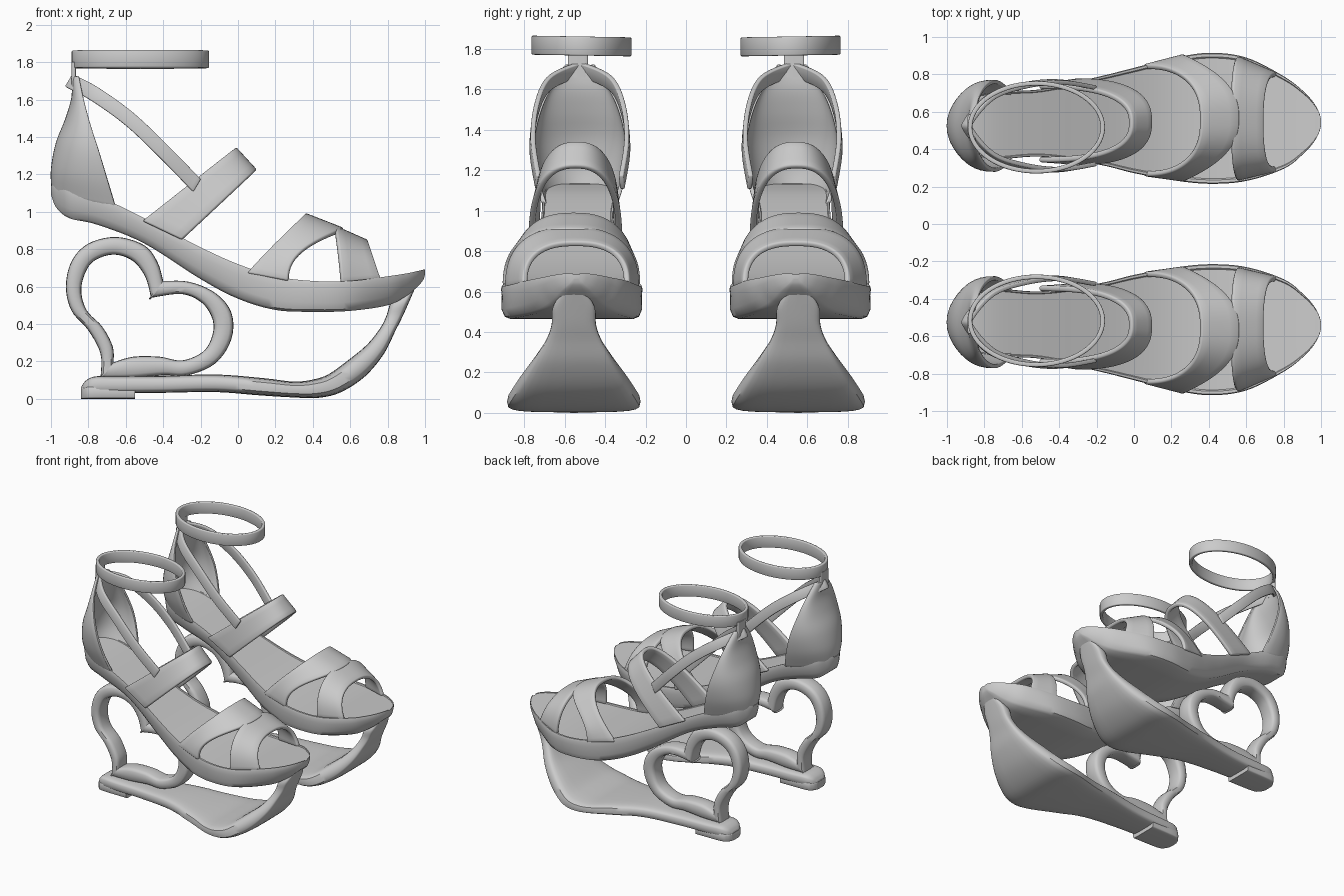
import bpy, bmesh, math
from mathutils import Vector

if "Cube" in bpy.data.objects:
    bpy.data.objects.remove(bpy.data.objects["Cube"])

YC = 0.525  # heel centre line of one shoe; the other is mirrored


def spline(pts, n, closed=False):
    """Catmull-Rom through tuples of any length."""
    m, out = len(pts), []
    for i in range(m if closed else m - 1):
        if closed:
            q = [pts[(i + k) % m] for k in (-1, 0, 1, 2)]
        else:
            q = [pts[min(max(i + k, 0), m - 1)] for k in (-1, 0, 1, 2)]
        for j in range(n):
            t = j / n
            out.append(tuple(
                0.5 * (2 * b + (c - a) * t + (2 * a - 5 * b + 4 * c - d) * t * t
                       + (3 * b - a - 3 * c + d) * t ** 3)
                for a, b, c, d in zip(*q)))
    if not closed:
        out.append(tuple(pts[-1]))
    return out


def spow(v, p):
    return math.copysign(abs(v) ** p, v)


def loft(name, rings, ring_closed=True, path_closed=False, thick=0, bevel=0):
    """Skin a row of point rings, then mirror to make the other shoe."""
    bm = bmesh.new()
    vs = [[bm.verts.new(p) for p in r] for r in rings]
    n, m = len(rings), len(rings[0])
    for i in range(n if path_closed else n - 1):
        for j in range(m if ring_closed else m - 1):
            a, b = vs[i], vs[(i + 1) % n]
            bm.faces.new((a[j], a[(j + 1) % m], b[(j + 1) % m], b[j]))
    if ring_closed and not path_closed:
        bm.faces.new(vs[0])
        bm.faces.new(vs[-1])
    bmesh.ops.remove_doubles(bm, verts=bm.verts, dist=1e-4)
    bmesh.ops.recalc_face_normals(bm, faces=bm.faces)
    me = bpy.data.meshes.new(name)
    bm.to_mesh(me)
    bm.free()
    ob = bpy.data.objects.new(name, me)
    bpy.context.collection.objects.link(ob)
    bpy.ops.object.select_all(action='DESELECT')
    bpy.context.view_layer.objects.active = ob
    ob.select_set(True)
    bpy.ops.object.shade_smooth_by_angle(angle=math.radians(40))
    if thick:
        s = ob.modifiers.new("thickness", 'SOLIDIFY')
        s.thickness, s.offset = thick, 0
    if bevel:
        b = ob.modifiers.new("soft_edges", 'BEVEL')
        b.width, b.segments, b.limit_method = bevel, 2, 'ANGLE'
        b.angle_limit = math.radians(50)
    mir = ob.modifiers.new("other_shoe", 'MIRROR')
    mir.use_axis = (False, True, False)
    mir.use_mirror_merge = False
    return ob


def bar_ring(ox, oz, ix, iz, w, yc, p=0.5, n=24):
    """Rounded-rectangle section between an outer and an inner side-view point."""
    ring = []
    for k in range(n):
        a = 2 * math.pi * k / n
        s, c = spow(math.sin(a), p) / 2, spow(math.cos(a), p)
        ring.append(((ox + ix) / 2 + (ox - ix) * s, yc + w * c,
                     (oz + iz) / 2 + (oz - iz) * s))
    return ring


# Platform sole: x, inner y, outer y, top z, bottom z, bottom width factor
stations = [
    (-1, .49, .56, 1.14, 1.09, .6), (-.97, .44, .61, 1.14, 1.02, .7),
    (-.9, .375, .675, 1.13, .965, .75), (-.75, .345, .71, 1.085, .93, .8),
    (-.5, .36, .72, .965, .83, .82), (-.2, .32, .785, .81, .64, .85),
    (0, .272, .835, .72, .535, .9), (.2, .235, .885, .655, .475, .94),
    (.4, .215, .915, .63, .465, .95), (.6, .23, .89, .63, .47, .93),
    (.8, .295, .79, .655, .50, .8), (.9, .37, .715, .67, .55, .7),
    (.96, .435, .65, .683, .60, .7), (.99, .49, .595, .69, .635, .7),
    (1, .525, .56, .69, .665, .7)]
rings = []
for x, yi, yo, zt, zb, f in spline(stations, 6):
    c, w, h = (yi + yo) / 2, (yo - yi) / 2, zt - zb
    half = [(.5, zt - .006), (.92, zt - .006), (.94, zt), (.985, zt),
            (1, zt - .1 * h), (.99, zt - .3 * h), ((1 + f) / 2 + .02, zb + .3 * h),
            (f, zb + .07 * h), (f - .08, zb), (f * .5, zb)]
    rings.append([(x, c + w * u, z) for u, z in half]
                 + [(x, c - w * u, z) for u, z in reversed(half)])
loft("platform_sole", rings)

# Lower base curling up into the toe: outer x, z, inner x, z, half width
base = [
    (-.84, .04, -.835, .07, .045), (-.82, .03, -.81, .10, .085),
    (-.77, .03, -.76, .12, .11), (-.65, .03, -.65, .12, .12),
    (-.4, .032, -.4, .122, .135), (-.12, .036, -.12, .13, .18),
    (.12, .018, .14, .11, .25), (.3, .007, .30, .092, .31),
    (.43, .005, .41, .105, .33), (.55, .035, .49, .135, .315),
    (.68, .12, .60, .215, .26), (.78, .24, .69, .29, .195),
    (.84, .36, .755, .37, .135), (.88, .44, .79, .435, .11),
    (.92, .53, .81, .50, .105), (.955, .61, .83, .56, .06)]
loft("lower_base", [bar_ring(*s, .555 if s[0] > 0 else .55) for s in spline(base, 5)])

# Small heel pad under the tail of the base
pad = [(-.84, 0, -.84, .06, .045), (-.82, 0, -.82, .06, .085),
       (-.77, 0, -.77, .07, .11), (-.55, 0, -.55, .07, .115)]
loft("heel_pad", [bar_ring(*s, .55, .25) for s in spline(pad, 4)])

# Heart-shaped heel: outer x, z, inner x, z (tip and notch doubled to stay sharp)
tip, notch = (-.735, .11, -.665, .195), (-.40, .63, -.465, .54)
heart = [
    tip, tip, (-.735, .24, -.67, .28), (-.80, .365, -.725, .385),
    (-.89, .47, -.81, .475), (-.92, .6, -.838, .59), (-.89, .735, -.80, .705),
    (-.80, .83, -.735, .755), (-.65, .865, -.65, .77), (-.5, .82, -.56, .735),
    (-.43, .73, -.495, .65), notch, notch, (-.26, .625, -.30, .56),
    (-.12, .565, -.19, .51), (-.035, .46, -.135, .42), (-.035, .32, -.14, .33),
    (-.12, .19, -.19, .25), (-.27, .125, -.30, .205), (-.4, .125, -.42, .225),
    (-.57, .11, -.56, .225)]
loft("heart_heel", [bar_ring(*s, .07, .54, .55, 16) for s in spline(heart, 5, True)],
     path_closed=True)


# Straps arching over the foot; each edge:
# base x, z, top x, z, inner y, outer y, exponent of the sideways sweep
def arch(name, back, front, p=.8):
    rings = []
    for k in range(49):
        a = math.pi * k / 48
        sn, c = max(math.sin(a), 0), spow(math.cos(a), p)
        e = [Vector((b[0] + (b[2] - b[0]) * sn ** b[6],
                     (b[4] + b[5]) / 2 + (b[5] - b[4]) / 2 * c,
                     b[1] + (b[3] - b[1]) * sn ** p)) for b in (back, front)]
        rings.append([e[0].lerp(e[1], j / 4) for j in range(5)])
    loft(name, rings, ring_closed=False, thick=.03, bevel=.01)


arch("toe_strap_rear", (.05, .67, .355, .98, .27, .84, .85),
     (.27, .63, .56, .90, .24, .895, 2.0))
arch("toe_strap_front", (.55, .62, .52, .91, .245, .885, 1),
     (.76, .64, .69, .835, .295, .795, .8))
arch("instep_strap", (-.51, .95, -.02, 1.335, .345, .735, .8),
     (-.30, .85, .09, 1.215, .33, .765, .8))

# Heel counter: back x, front x, back z, front z, half width
cup = [
    (-.985, -.655, 1.11, 1.03, .175), (-.99, -.70, 1.22, 1.18, .22),
    (-.965, -.745, 1.36, 1.33, .235), (-.915, -.79, 1.49, 1.47, .21),
    (-.88, -.825, 1.61, 1.60, .155), (-.88, -.85, 1.72, 1.72, .06)]
rings = []
for xb, xf, zb, zf, w in spline(cup, 5):
    arc = [math.pi * (k / 24 - .5) for k in range(25)]
    rings.append([(xf + (xb - xf) * math.cos(a) ** .8 if abs(a) < 1.57 else xf,
                   YC + w * math.sin(a), zf + (zb - zf) * max(math.cos(a), 0)) for a in arc])
loft("heel_counter", rings, ring_closed=False, thick=.022, bevel=.006)

# Slanting side strap wrapped behind the heel counter
side = [(-.22, .21, 1.14), (-.40, .238, 1.325), (-.58, .22, 1.495), (-.76, .16, 1.625)]
path = side + [(-.88, .03, 1.69), (-.88, -.03, 1.69)] + [(x, -y, z) for x, y, z in reversed(side)]
loft("side_strap", [[(x - .02, YC + y, z - .034), (x + .02, YC + y * .97, z + .034)]
                    for x, y, z in spline(path, 7)],
     ring_closed=False, thick=.024, bevel=.006)

# Tab joining the heel counter to the ankle strap
loft("ankle_tab", [bar_ring(-.89, z, -.865, z, .05, YC + .01, .4) for z in (1.66, 1.74, 1.80)])

# Ankle strap ring
rings = []
for k in range(64):
    a = 2 * math.pi * k / 64
    x, y = math.cos(a), math.sin(a)
    tilt = .004 * y
    rings.append([(-.522 + .355 * x, .517 + .235 * y, z + tilt) for z in (1.768, 1.815, 1.862)])
loft("ankle_strap", rings, ring_closed=False, path_closed=True, thick=.024, bevel=.006)
